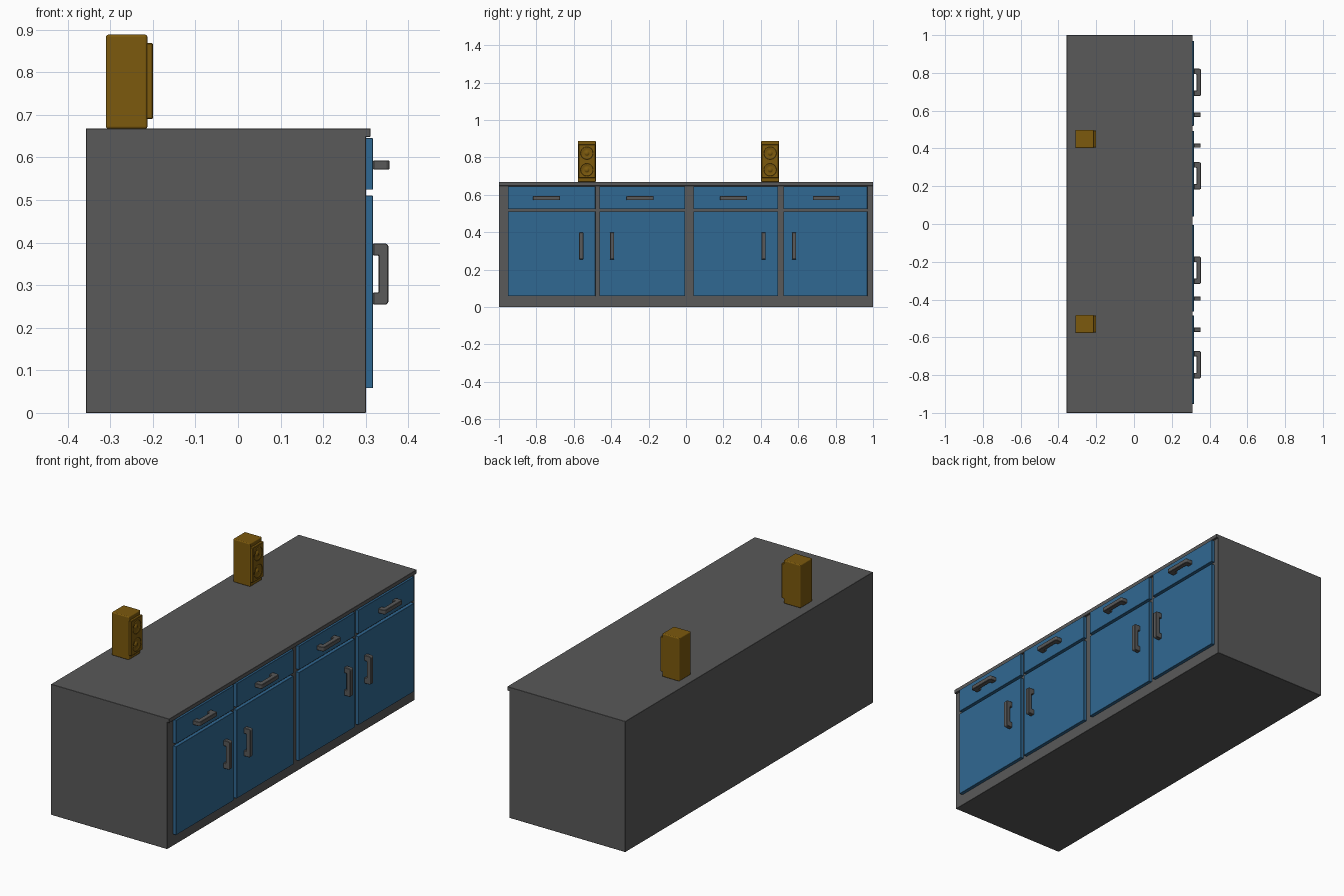
import bpy, bmesh
from math import pi
from mathutils import Matrix

if "Cube" in bpy.data.objects:
    bpy.data.objects.remove(bpy.data.objects["Cube"])


def material(name, rgb):
    m = bpy.data.materials.new(name)
    m.diffuse_color = (*rgb, 1)
    m.use_nodes = True
    m.node_tree.nodes["Principled BSDF"].inputs["Base Color"].default_value = m.diffuse_color
    return m


BLUE = material("blue_paint", (0.03, 0.14, 0.29))
GOLD = material("ochre_case", (0.2, 0.1, 0.004))
DARK = material("dark_grey", (0.1, 0.1, 0.1))


def finish(name, bm, mat=DARK, bevel=0.0, segments=1):
    bmesh.ops.recalc_face_normals(bm, faces=bm.faces)
    me = bpy.data.meshes.new(name)
    bm.to_mesh(me)
    bm.free()
    ob = bpy.data.objects.new(name, me)
    bpy.context.collection.objects.link(ob)
    me.materials.append(mat)
    if bevel:
        mod = ob.modifiers.new("bevel", 'BEVEL')
        mod.width, mod.segments = bevel, segments
    return ob


def box(name, x, y, z, **kw):
    bm = bmesh.new()
    bmesh.ops.create_cube(bm, size=1)
    for v in bm.verts:
        v.co = [(r[0] + r[1]) / 2 + c * (r[1] - r[0]) for c, r in zip(v.co, (x, y, z))]
    return finish(name, bm, **kw)


# Bracket outline: (along, outward), extruded to the handle's width
HANDLE = [(-.072, 0), (-.072, .03), (-.067, .035), (.067, .035), (.072, .03), (.072, 0),
          (.043, 0), (.043, .013), (-.043, .013), (-.043, 0)]


def handle(name, y, z, upright):
    bm = bmesh.new()
    w = 0.011
    verts = [bm.verts.new((0.317 + o * 1.03, y - w, z + a) if upright
                          else (0.317 + o * 1.09, y + a, z - w)) for a, o in HANDLE]
    face = bm.faces.new(verts)
    res = bmesh.ops.extrude_face_region(bm, geom=[face])
    moved = [g for g in res["geom"] if isinstance(g, bmesh.types.BMVert)]
    bmesh.ops.translate(bm, verts=moved, vec=(0, 2 * w, 0) if upright else (0, 0, 2 * w))
    return finish(name, bm, bevel=0.002)


def speaker_cone(name, x, y, z):
    # Lathed profile (radius, outward): raised rim, sunken cone, domed centre
    profile = [(.033, -.002), (.033, .001), (.029, .0015), (.026, .001),
               (.014, -.006), (.012, -.003), (.006, 0), (0, .001)]
    bm = bmesh.new()
    verts = [bm.verts.new((x + o, y, z + r)) for r, o in profile]
    edges = [bm.edges.new(p) for p in zip(verts, verts[1:])]
    bmesh.ops.spin(bm, geom=verts + edges, cent=(x, y, z), axis=(1, 0, 0),
                   angle=2 * pi, steps=24)
    bmesh.ops.remove_doubles(bm, verts=bm.verts, dist=1e-5)
    ob = finish(name, bm, mat=GOLD)
    for p in ob.data.polygons:
        p.use_smooth = True
    return ob


# Cabinet body and worktop
box("cabinet_body", (-.357, .30), (-1, 1), (0, .655), bevel=.001)
box("worktop", (-.357, .311), (-1, 1), (.648, .668), bevel=.001)

# Four bays: door span and the position of its upright handle
bays = [(-.952, -.485, -.56), (-.463, -.005, -.395), (.04, .493, .415), (.52, .97, .578)]
for i, (y0, y1, hy) in enumerate(bays, 1):
    box(f"door_{i}", (.295, .317), (y0, y1), (.058, .510), mat=BLUE, bevel=.001)
    box(f"drawer_{i}", (.295, .317), (y0, y1), (.524, .645), mat=BLUE, bevel=.001)
    handle(f"door_handle_{i}", hy, .326, True)
    handle(f"drawer_handle_{i}", (-.745, -.245, .255, .75)[i - 1], .582, False)

# Two loudspeakers standing on the worktop
for i, y in enumerate((-.53, .45), 1):
    box(f"speaker_case_{i}", (-.31, -.213), (y - .048, y + .048), (.667, .888),
        mat=GOLD, bevel=.005, segments=3)
    # Panel with openings cut for the two cones
    panel = box(f"speaker_panel_{i}", (-.22, -.20), (y - .045, y + .045), (.69, .868), mat=GOLD)
    bm = bmesh.new()
    for z in (.733, .822):
        bmesh.ops.create_cone(bm, cap_ends=True, segments=24, radius1=.032, radius2=.032, depth=.02,
                              matrix=Matrix.Translation((-.198, y, z)) @ Matrix.Rotation(pi / 2, 4, 'Y'))
        speaker_cone(f"speaker_cone_{i}_{'low' if z < .8 else 'high'}", -.2015, y, z)
    cutter = finish(f"cone_cutter_{i}", bm, mat=GOLD)
    cutter.hide_render = True
    cutter.hide_set(True)
    cut = panel.modifiers.new("openings", 'BOOLEAN')
    cut.object, cut.operation, cut.solver = cutter, 'DIFFERENCE', 'EXACT'
    panel.modifiers.new("bevel", 'BEVEL').width = .002
